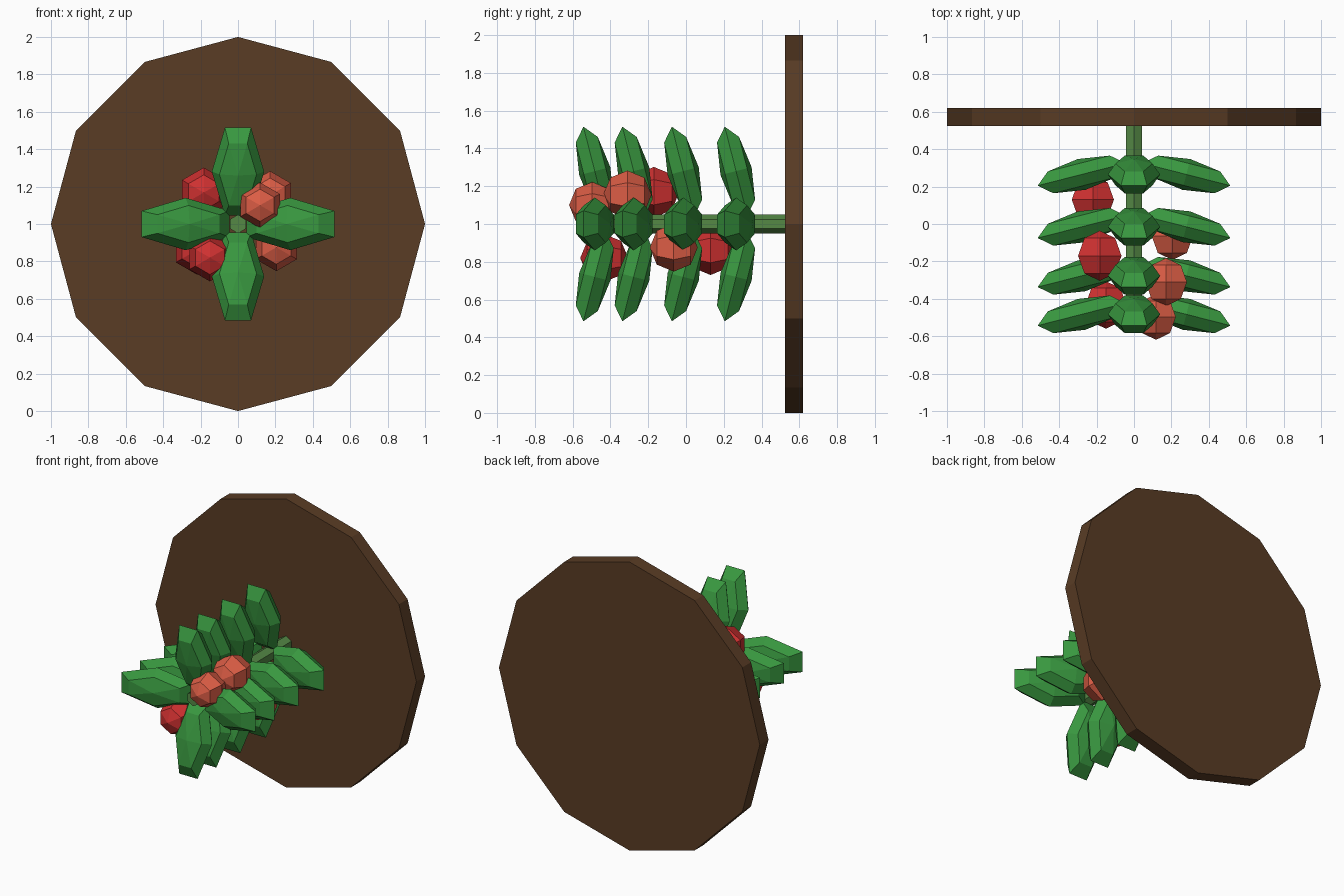
import bpy, bmesh, math
from mathutils import Matrix, Vector

if "Cube" in bpy.data.objects:
    bpy.data.objects.remove(bpy.data.objects["Cube"])


def material(name, rgb):
    m = bpy.data.materials.new(name)
    m.diffuse_color = (*rgb, 1)
    m.use_nodes = True
    m.node_tree.nodes["Principled BSDF"].inputs["Base Color"].default_value = m.diffuse_color
    return m


BROWN = material("bark_brown", (0.10, 0.045, 0.018))
STEM = material("stem_green", (0.09, 0.25, 0.06))
LEAF = material("leaf_green", (0.04, 0.31, 0.05))
RED = material("berry_red", (0.62, 0.03, 0.03))
CORAL = material("berry_coral", (0.72, 0.11, 0.06))


def lathe(name, profile, sides, phase, matrix, mat):
    """Flat-shaded turned solid around the y axis; profile holds (radius, y)."""
    bm = bmesh.new()
    rings = []
    for r, y in profile:
        angles = [phase + math.tau * i / sides for i in range(sides)]
        rings.append([bm.verts.new((r * math.sin(a), y, r * math.cos(a))) for a in angles])
    for a, b in zip(rings, rings[1:]):
        for i in range(sides):
            j = (i + 1) % sides
            bm.faces.new((a[i], a[j], b[j], b[i]))
    for ring, (r, _) in ((rings[0], profile[0]), (rings[-1], profile[-1])):
        if r > 0:
            bm.faces.new(ring)
    bmesh.ops.remove_doubles(bm, verts=bm.verts, dist=1e-5)
    bmesh.ops.recalc_face_normals(bm, faces=bm.faces)
    bm.transform(matrix)
    me = bpy.data.meshes.new(name)
    bm.to_mesh(me)
    bm.free()
    me.materials.append(mat)
    ob = bpy.data.objects.new(name, me)
    bpy.context.collection.objects.link(ob)
    return ob


# Low-poly unit ball profile: poles, two rings and an equator
BALL = [(math.sin(math.pi * k / 4) if 0 < k < 4 else 0, -math.cos(math.pi * k / 4))
        for k in range(5)]
CENTRE = Matrix.Translation((0, 0, 1))

# Upright twelve-sided backing disc and hexagonal stem
lathe("backing_disc", [(1, 0.525), (1, 0.62)], 12, 0, CENTRE, BROWN)
lathe("stem", [(0.05, -0.49), (0.05, 0.55)], 6, 0, CENTRE, STEM)

# Four whorls of four leaves, tips swept towards the front
for w, y in enumerate((0.265, -0.015, -0.277, -0.483), 1):
    for k in range(4):
        m = (Matrix.Translation((0, y, 1)) @ Matrix.Rotation(k * math.pi / 2, 4, 'Y')
             @ Matrix.Translation((0, 0, 0.28)) @ Matrix.Rotation(0.25, 4, 'X')
             @ Matrix.Diagonal((0.14, 0.085, 0.28, 1)))
        lathe(f"leaf_{w}_{k + 1}", BALL, 6, math.pi / 2, m, LEAF)

# Berries between the whorls: x, y, z, radius, alternating colours
berries = [(-0.22, 0.13, 0.86, 0.13), (0.205, -0.065, 0.875, 0.127),
           (-0.183, -0.17, 1.168, 0.134), (0.172, -0.31, 1.155, 0.128),
           (-0.15, -0.433, 0.82, 0.127), (0.118, -0.497, 1.1, 0.122)]
for i, (x, y, z, r) in enumerate(berries):
    m = Matrix.Translation((x, y, z)) @ Matrix.Scale(r, 4)
    lathe(f"berry_{i + 1}", BALL, 6, 0, m, CORAL if i % 2 else RED)
